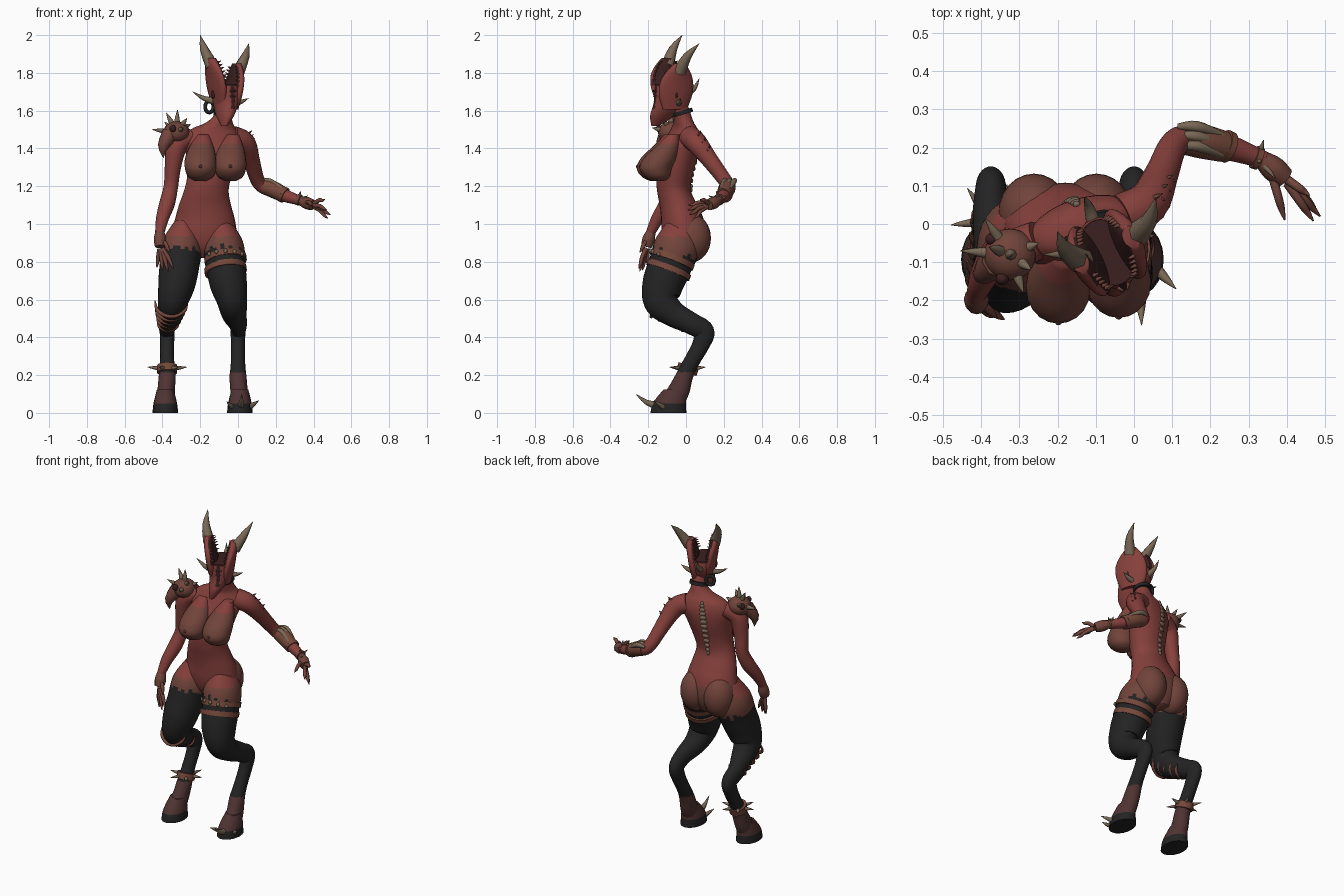
import bpy, bmesh
from math import sin, cos, pi, radians
from mathutils import Vector, Matrix

cube = bpy.data.objects.get("Cube")
if cube:
    bpy.data.objects.remove(cube)


def material(name, r, g, b):
    m = bpy.data.materials.new(name)
    m.use_nodes = True
    m.diffuse_color = (r, g, b, 1)
    m.node_tree.nodes["Principled BSDF"].inputs["Base Color"].default_value = (r, g, b, 1)
    return m


RED = material("red skin", .24, .052, .045)
BROWN = material("brown skin", .165, .058, .043)
BLACK = material("black cloth", .017, .017, .018)
BONE = material("bone", .19, .138, .092)
BOOT = material("maroon pastern", .08, .034, .033)
MAW = material("dark mouth", .045, .014, .014)
LEATHER = material("leather", .18, .065, .042)


def finish(name, bm, mats, rule=None):
    bmesh.ops.recalc_face_normals(bm, faces=bm.faces)
    if rule:
        for f in bm.faces:
            f.material_index = rule(f.calc_center_median())
    me = bpy.data.meshes.new(name)
    bm.to_mesh(me)
    bm.free()
    for m in mats:
        me.materials.append(m)
    me.shade_smooth()
    me.set_sharp_from_angle(angle=radians(50))
    ob = bpy.data.objects.new(name, me)
    bpy.context.collection.objects.link(ob)


def smooth_rows(rows, steps):
    """Catmull-Rom interpolation through rows of numbers."""
    out = []
    for i in range(len(rows) - 1):
        p0, p1, p2, p3 = (rows[min(max(i + k, 0), len(rows) - 1)] for k in (-1, 0, 1, 2))
        for s in range(steps):
            t = s / steps
            out.append([b + t * (c - a + t * (2*a - 5*b + 4*c - d + t * (3*b - a - 3*c + d))) / 2
                        for a, b, c, d in zip(p0, p1, p2, p3)])
    return out + [list(rows[-1])]


def loft(name, rows, mats, rule=None, n=20, steps=4, ref=None, flat=False):
    """Skin of elliptical rings: x, y, z, rx, ry, yaw."""
    rows = [tuple(r) + ((r[3],) if len(r) < 5 else ()) for r in rows]
    rows = [r + ((0,) if len(r) < 6 else ()) for r in rows]
    rows = smooth_rows(rows, steps)
    pts = [Vector(r[:3]) for r in rows]
    if ref is None:
        span = [abs(c) for c in pts[-1] - pts[0]]
        ref = Vector([float(i == span.index(min(span))) for i in range(3)])
    bm = bmesh.new()
    rings = []
    for i, r in enumerate(rows):
        if flat:
            u = Vector((cos(r[5]), sin(r[5]), 0))
            v = Vector((-sin(r[5]), cos(r[5]), 0))
        else:
            t = (pts[min(i + 1, len(pts) - 1)] - pts[max(i - 1, 0)]).normalized()
            u = (ref - t * t.dot(ref)).normalized()
            v = t.cross(u)
        a, b = max(r[3], .001), max(r[4], .001)
        rings.append([bm.verts.new(pts[i] + u * a * cos(2*pi*k/n) + v * b * sin(2*pi*k/n)) for k in range(n)])
    for p, q in zip(rings, rings[1:]):
        for k in range(n):
            bm.faces.new((p[k], p[(k+1) % n], q[(k+1) % n], q[k]))
    bm.faces.new(rings[0])
    bm.faces.new(rings[-1])
    finish(name, bm, mats, rule)


def ball(name, c, size, mat, yaw=0):
    bm = bmesh.new()
    m = Matrix.Translation(c) @ Matrix.Rotation(yaw, 4, 'Z') @ Matrix.Diagonal((*size, 1))
    bmesh.ops.create_uvsphere(bm, u_segments=24, v_segments=16, radius=1, matrix=m)
    finish(name, bm, [mat])


def spike(name, base, tip, r, mat=BONE, bend=(0, 0, 0)):
    base, tip = Vector(base), Vector(tip)
    mid = (base + tip) / 2 + Vector(bend)
    loft(name, [(*base, r), (*mid, r * .65), (*tip, .001)], [mat], n=8, steps=3)


def band(name, c, axis, rx, ry, h, mat=LEATHER):
    c, axis = Vector(c), Vector(axis).normalized() * h
    loft(name, [(*(c - axis), rx, ry), (*(c + axis), rx, ry)], [mat], steps=1, ref=Vector((1, 0, 0)))


# Torso and neck
torso = [(-.18, 0, .82, .06, .07, 0), (-.18, -.005, .88, .15, .105, 0), (-.18, -.01, .95, .172, .118, 0),
         (-.175, -.02, 1.03, .157, .112, 0), (-.175, -.04, 1.1, .138, .1, .05), (-.167, -.064, 1.18, .118, .09, .1),
         (-.15, -.06, 1.26, .12, .095, .2), (-.14, -.04, 1.36, .137, .1, .28), (-.135, -.018, 1.44, .155, .085, .32),
         (-.13, -.01, 1.5, .125, .065, .32), (-.1, -.012, 1.535, .075, .052, .32), (-.08, -.02, 1.58, .046, .046, .3),
         (-.07, -.045, 1.66, .045, .045, .3)]
loft("torso", torso, [RED, BROWN], lambda c: int(c.z < .9 + c.y and c.y > 0), n=28, flat=True)
for x, y, side in ((-.198, 0, "right"), (-.04, .015, "left")):
    loft(side + "_breast", [(x + .015, y - .08, 1.475, .03, .03), (x + .005, y - .112, 1.41, .064, .064),
                            (x, y - .15, 1.35, .082, .088), (x, y - .175, 1.295, .083, .086),
                            (x, y - .168, 1.25, .066, .066), (x, y - .16, 1.228, .03, .03)],
         [BROWN, RED], lambda c: int(c.z > 1.42), flat=True)
    ball(side + "_breast_tip", (x, y - .257, 1.305), (.009, .008, .009), BOOT)
for x, side in ((-.262, "right"), (-.098, "left")):
    ball(side + "_buttock", (x, .028, .925), (.094, .104, .128), BROWN)

# Spine bones along the back
spine = smooth_rows(torso[5:10], 3)
for i, (x, y, z, rx, ry, yaw) in enumerate(spine):
    w = .01 + .012 * sin(pi * i / (len(spine) - 1))
    ball("vertebra", (x - sin(yaw) * ry, y + cos(yaw) * ry, z), (w, .009, .013), BONE, yaw=yaw)

# Bent hoofed legs
LEG = [(-.095, -.02, 1, .06, .08), (-.078, -.045, .89, .106, .12), (-.065, -.085, .78, .105, .115),
       (-.05, -.123, .68, .098, .108), (-.03, -.13, .59, .08, .093), (-.02, -.068, .525, .066, .07),
       (0, .025, .475, .048, .058), (0, .095, .43, .04, .055), (0, .078, .36, .037, .046), (0, .04, .29, .037, .042),
       (0, .01, .235, .04, .043), (0, -.01, .19, .045, .046), (.005, -.035, .125, .046, .056), (.01, -.065, .07, .05, .06)]


def leg_colour(c):
    if c.z < .215:
        return 2
    if c.z > .935 and c.y < .03:
        return 3
    return int(c.z < .825 - .3 * c.y + .014 * sin(c.x * 130))


for side, sx, off in (("left", 1, 0), ("right", -1, -.375)):
    loft(side + "_leg", [(off + sx * r[0], *r[1:]) for r in LEG], [BROWN, BLACK, BOOT, RED], leg_colour,
         n=32, steps=7, ref=Vector((1, 0, 0)))
    hx = off + sx * .01
    loft(side + "_hoof", [(hx, -.06, .125, .044, .058), (hx, -.08, .075, .057, .08), (hx, -.09, .04, .064, .09),
                          (hx, -.093, 0, .068, .095)], [BLACK, BOOT], lambda c: int(c.z > .05), flat=True)

# Thigh garters
for y, z in ((-.073, .812), (-.092, .757)):
    band("thigh_garter", (-.066, y, z), (.12, -.36, -.93), .112, .122, .015)
for i in range(5):
    a = -.9 + i * .45
    ball("garter_stud", (-.066 + .11 * sin(a), -.075 - .113 * cos(a), .813 + .045 * cos(a)), (.01, .01, .012), BONE)

# Rib guard over the right shin
for i in range(5):
    t = i / 4
    c = Vector((-.354 - .016 * t, -.14 + .15 * t, .585 - .1 * t))
    r = .087 - .031 * t
    arc = [c + r * (sin(a) * Vector((1, 0, 0)) + cos(a) * Vector((0, -.5, -.86))) for a in (-1.7, -1, -.4, 0, .4, 1, 1.7)]
    loft("shin_rib", [(*p, .01 if 0 < k < 6 else .003) for k, p in enumerate(arc)], [LEATHER], n=8, steps=3, ref=Vector((0, .86, -.5)))

# Spiked ankle cuff and hoof spikes
ankle = Vector((-.375, .008, .232))
band("ankle_cuff", ankle, (0, -.3, -.9), .053, .056, .02)
for i in range(6):
    a = i * pi / 3 + .1
    d = Vector((cos(a), sin(a), .1))
    spike("cuff_spike", ankle + d * .045, ankle + d * .105, .012)
spike("hoof_spike_front", (.015, -.16, .04), (.02, -.265, .1), .02, bend=(0, 0, -.012))
spike("hoof_spike_side", (.06, -.12, .03), (.11, -.17, .065), .016)
spike("hoof_spike_inner", (-.03, -.15, .03), (-.06, -.2, .06), .014)

# Arms
loft("left_arm", [(-.03, .02, 1.46, .06), (.035, .055, 1.43, .057), (.07, .125, 1.34, .045), (.1, .2, 1.24, .038),
                  (.13, .222, 1.2, .037), (.18, .215, 1.185, .041), (.25, .2, 1.15, .034), (.34, .168, 1.12, .023)], [RED])
loft("right_arm", [(-.25, -.04, 1.46, .05), (-.32, -.07, 1.42, .055), (-.345, -.07, 1.3, .043), (-.355, -.065, 1.2, .038),
                   (-.375, -.1, 1.11, .041), (-.4, -.15, 1.03, .034), (-.415, -.19, .95, .024)], [RED])


def hand(side, wrist, knuckles, tips):
    """Palm with four fingers and a thumb ending in claws."""
    w, k = Vector(wrist), Vector(knuckles)
    loft(side + "_palm", [(*w, .024), (*w.lerp(k, .5), .033), (*k, .028)], [BROWN], n=12)
    for i, tip in enumerate(tips):
        tip = Vector(tip)
        base = w.lerp(k, .9 if i else .4)
        base += (tip - base).normalized() * .008 + (tip - k) * .1
        m = base.lerp(tip, .5) + Vector((0, 0, .008))
        loft(side + "_finger", [(*base, .012), (*m, .011), (*base.lerp(tip, .75), .009), (*tip, .002)], [BROWN], n=8, steps=3)


hand("left", (.335, .17, 1.122), (.395, .12, 1.1),
     [(.395, .01, 1.1), (.47, .008, 1.075), (.488, .02, 1.05), (.475, .045, 1.03), (.46, .075, 1.13)])
hand("right", (-.414, -.185, .96), (-.412, -.21, .88),
     [(-.36, -.245, .85), (-.34, -.25, .765), (-.37, -.245, .75), (-.4, -.23, .755), (-.43, -.2, .77)])

# Left forearm bracer
loft("forearm_bracer", [(.135, .222, 1.2, .041), (.18, .216, 1.186, .045), (.235, .203, 1.158, .041)], [LEATHER])
for off in (-.03, -.005, .02):
    loft("bracer_bone", [(.115, .235 + off, 1.225, .008), (.165, .235 + off, 1.228, .015), (.232, .212 + off, 1.188, .009)],
         [BONE], n=10)
for t in (0, 1):
    loft("wrist_strap", [(.235 + .08 * t, .206 - .03 * t, 1.158 - .028 * t, .043 - .012 * t),
                         (.25 + .08 * t, .2 - .03 * t, 1.15 - .024 * t, .042 - .012 * t)], [LEATHER], steps=1)
for x, y, z in ((.34, .22, 1.15), (.37, .12, 1.15), (.33, .16, 1.175)):
    spike("wrist_spike", (.325, .172, 1.125), (x, y, z), .012)

# Small quills on the left shoulder
for i in range(6):
    t = i / 5
    b = Vector((.045 + .035 * t, .065 + .06 * t, 1.47 - .1 * t))
    spike("shoulder_quill", b, b + Vector((.03, .015 - .03 * (i % 2), .025)), .009, BROWN)

# Beaked skull on the right shoulder
skull = Vector((-.325, -.08, 1.485))
ball("shoulder_skull", skull, (.068, .068, .058), BROWN, yaw=.3)
spike("skull_beak", (-.36, -.1, 1.475), (-.395, -.13, 1.35), .045, BROWN, (-.018, -.015, 0))
for x, y in ((-.345, -.143), (-.372, -.04)):
    ball("skull_socket", (x, y, 1.505), (.017, .017, .019), MAW)
for tip in ((-.32, -.08, 1.605), (-.38, -.06, 1.59), (-.25, -.05, 1.53), (-.29, -.18, 1.51),
            (-.39, .015, 1.54), (-.455, -.07, 1.5), (-.27, -.12, 1.56)):
    spike("skull_spike", skull + (Vector(tip) - skull).normalized() * .05, tip, .016)

# Head split into two upright jaws
YAW = .45
HEAD = Matrix.Translation((-.07, -.075, 0)) @ Matrix.Rotation(YAW, 4, 'Z')
UNHEAD = HEAD.inverted()


def head_row(x, y, z, rx, ry):
    return (*(HEAD @ Vector((x, y, z))), rx, ry, YAW)


def mouth_slit(c):
    p = UNHEAD @ c
    return int((abs(p.x) < .012 and p.y < -.05 and p.z > 1.6) or p.z > 1.735)


loft("head", [head_row(*r) for r in ((-.04, -.078, 1.52, .016, .022), (-.02, -.045, 1.575, .042, .07), (0, -.012, 1.64, .062, .09),
                                     (0, 0, 1.69, .074, .097), (0, 0, 1.74, .07, .09))],
     [RED, MAW], mouth_slit, n=40, flat=True)


def jaw_rule(s):
    def rule(c):
        p = UNHEAD @ c
        return int(p.z > 1.73 and s * p.x < .034 + (p.z - 1.7) * .2)
    return rule


for s, side, horn, tip in ((-1, "right", (-.137, -.098, 1.835), (-.2, -.02, 2)), (1, "left", (.0, -.035, 1.805), (.057, .07, 1.955))):
    jaw = [(.034, 0, 1.62, .03, .07), (.046, 0, 1.7, .034, .097), (.06, 0, 1.77, .03, .095),
           (.07, .005, 1.825, .029, .066), (.075, .01, 1.865, .023, .03)]
    loft(side + "_jaw", [head_row(s * x, y, z - .015 * s, rx, ry) for x, y, z, rx, ry in jaw],
         [RED, MAW], jaw_rule(s), n=32, flat=True)
    spike(side + "_horn", horn, tip, .035, bend=(s * .01, -.01, .008))
    ball(side + "_eye", HEAD @ Vector((s * .073, -.01, 1.69)), (.009, .014, .026), MAW, yaw=YAW)
    # Teeth on the front and rear rims
    for x, y, z, rx, ry in smooth_rows(jaw[1:], 3)[2:-2]:
        for f in (-1, 1):
            b = Vector((s * (x - rx * .5), y + f * ry * .85, z - .015 * s))
            spike("tooth", HEAD @ b, HEAD @ (b + Vector((-s * .018, 0, .008))), .006, BROWN)
    for i in range(4):
        b = Vector((s * .016, -.082 - .004 * i, 1.62 + .028 * i))
        spike("front_tooth", HEAD @ b, HEAD @ (b + Vector((-s * .012, -.018, 0))), .006, BROWN)

# Side spikes, collar and ear ring
spike("right_cheek_spike", (-.12, -.08, 1.65), (-.24, -.08, 1.7), .02, bend=(0, 0, -.01))
spike("left_cheek_spike", (-.02, -.04, 1.64), (.055, -.03, 1.665), .018, bend=(0, 0, -.005))
spike("rear_head_spike", (-.105, 0, 1.69), (-.13, .07, 1.77), .02, bend=(0, .01, -.01))
band("neck_collar", (-.078, -.018, 1.59), (0, -.3, 1), .053, .055, .011, BLACK)
angles = [k * pi / 4 for k in range(9)]
loft("ear_ring", [(-.152 + .022 * sin(a), -.03 + .01 * sin(a), 1.62 + .03 * cos(a), .01) for a in angles],
     [BLACK], n=8, steps=3, ref=Vector((0, 1, 0)))
